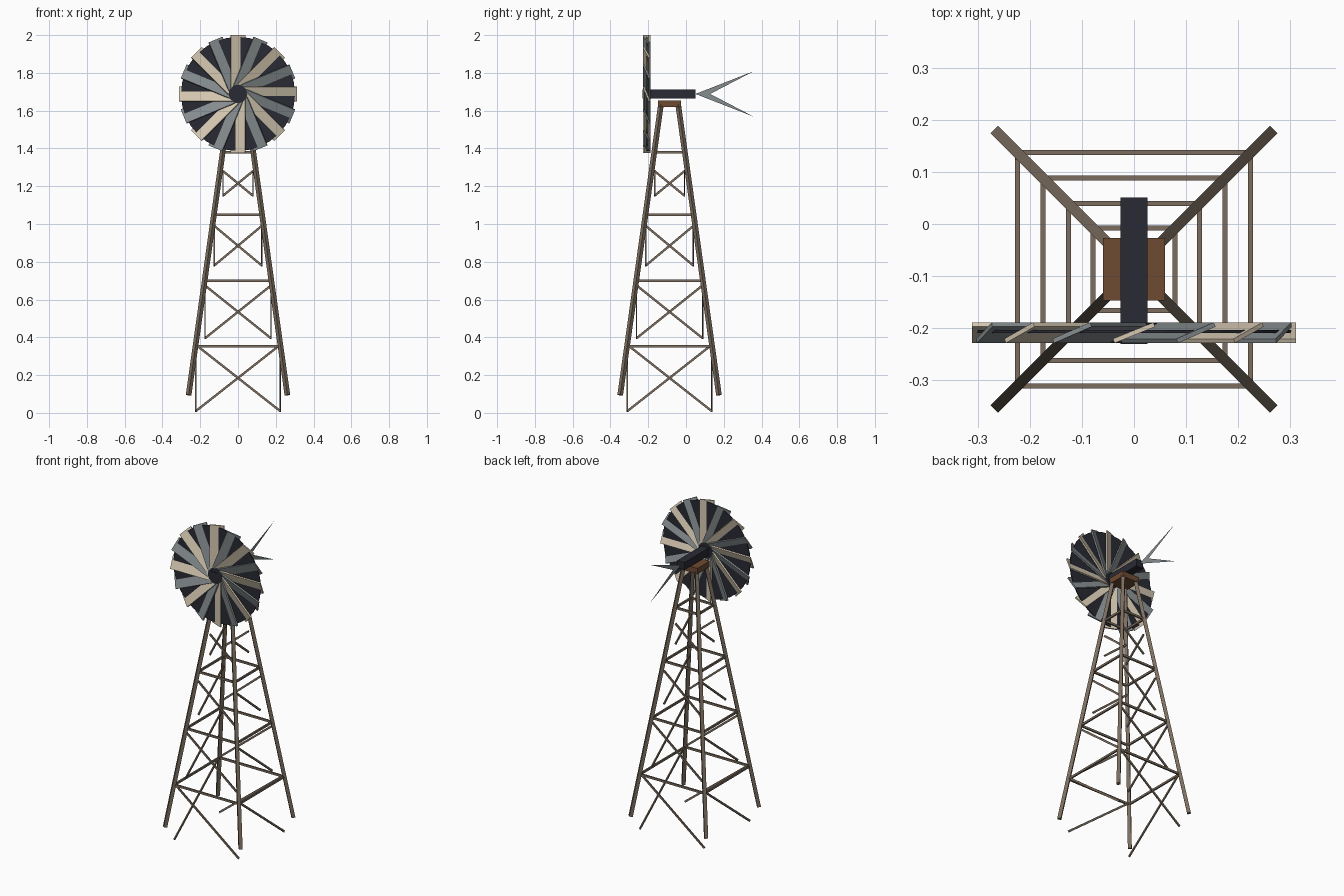
import bpy, bmesh, math
from mathutils import Vector, Matrix

if "Cube" in bpy.data.objects:
    bpy.data.objects.remove(bpy.data.objects["Cube"])

CY = -0.087                 # tower axis in y
HUB = Vector((0, -0.209, 1.6885))


def material(name, rgb):
    m = bpy.data.materials.new(name)
    m.diffuse_color = (*rgb, 1)
    m.use_nodes = True
    m.node_tree.nodes["Principled BSDF"].inputs["Base Color"].default_value = m.diffuse_color
    return m


WOOD = material("weathered_wood", (0.20, 0.155, 0.115))
BROWN = material("brown", (0.156, 0.069, 0.032))
DARK = material("dark_metal", (0.022, 0.023, 0.034))
CREAM = material("cream", (0.67, 0.58, 0.44))
GREY = material("grey", (0.24, 0.268, 0.277))


def finish(name, bm, mat):
    me = bpy.data.meshes.new(name)
    bm.to_mesh(me)
    bm.free()
    me.materials.append(mat)
    ob = bpy.data.objects.new(name, me)
    bpy.context.collection.objects.link(ob)
    return ob


def add_box(bm, matrix, size):
    bmesh.ops.create_cube(bm, size=1, matrix=matrix @ Matrix.Diagonal((*size, 1)))


def add_bar(bm, a, b, depth, height):
    a, b = Vector(a), Vector(b)
    d = b - a
    rot = d.to_track_quat('Z', 'Y').to_matrix().to_4x4()
    add_box(bm, Matrix.Translation((a + b) / 2) @ rot, (depth, height, d.length))


def disc(name, radius, y0, y1, sides, mat):
    bm = bmesh.new()
    m = Matrix.Translation((0, (y0 + y1) / 2, HUB.z)) @ Matrix.Rotation(math.pi / 2, 4, 'X')
    bmesh.ops.create_cone(bm, cap_ends=True, segments=sides, radius1=radius,
                          radius2=radius, depth=abs(y1 - y0), matrix=m)
    return finish(name, bm, mat)


# Four leaning legs
bm = bmesh.new()
for sx in (-1, 1):
    for sy in (-1, 1):
        add_bar(bm, (sx * 0.2615, CY + sy * 0.2615, 0.094),
                (sx * 0.046, CY + sy * 0.046, 1.63), 0.021, 0.021)
finish("tower_legs", bm, WOOD)

# Each level: ring height, half width, brace centre height, brace half height
levels = ((0.352, 0.224, 0.185, 0.176), (0.70, 0.175, 0.535, 0.14),
          (1.05, 0.126, 0.885, 0.105), (1.38, 0.079, 1.215, 0.065))
rings, braces = bmesh.new(), bmesh.new()
for z, h, zc, dz in levels:
    for k in range(4):
        turn = Matrix.Translation((0, CY, 0)) @ Matrix.Rotation(k * math.pi / 2, 4, 'Z')
        add_bar(rings, turn @ Vector((-h, -h, z)), turn @ Vector((h, -h, z)), 0.0095, 0.013)
        # one diagonal per side, all leaning the same way round
        add_bar(braces, turn @ Vector((-h, -h, zc + dz)),
                turn @ Vector((h, -h, zc - dz)), 0.007, 0.012)
finish("ring_beams", rings, WOOD)
finish("diagonal_braces", braces, WOOD)

# Platform on the legs and the gearbox shaft running through the wheel
bm = bmesh.new()
add_box(bm, Matrix.Translation((0, CY, 1.637)), (0.12, 0.12, 0.036))
finish("top_platform", bm, BROWN)
bm = bmesh.new()
add_box(bm, Matrix.Translation((0, -0.09, HUB.z)), (0.051, 0.282, 0.047))
finish("gearbox_shaft", bm, DARK)

# Wheel backing disc and hub
disc("wheel_disc", 0.302, -0.204, -0.209, 32, DARK)
disc("wheel_hub", 0.05, -0.228, -0.19, 12, DARK)

# Pitched blades passing through the disc, in two alternating colours
pitch = Matrix.Rotation(math.radians(22), 4, 'Z')
for name, start, mat in (("cream_blades", 0, CREAM), ("grey_blades", 1, GREY)):
    bm = bmesh.new()
    for i in range(start, 16, 2):
        spin = Matrix.Translation(HUB) @ Matrix.Rotation(i * math.pi / 8, 4, 'Y')
        add_box(bm, spin @ Matrix.Translation((0, 0, 0.1707)) @ pitch, (0.084, 0.009, 0.2815))
    finish(name, bm, mat)

# Swallow-tail vane, a thin sheet
bm = bmesh.new()
root, notch = bm.verts.new((0, 0.05, HUB.z)), bm.verts.new((0, 0.128, HUB.z))
for s in (1, -1):
    tip = bm.verts.new((0, 0.36, HUB.z + s * 0.121))
    bm.faces.new((root, notch, tip) if s > 0 else (root, tip, notch))
finish("tail_vane", bm, GREY)
